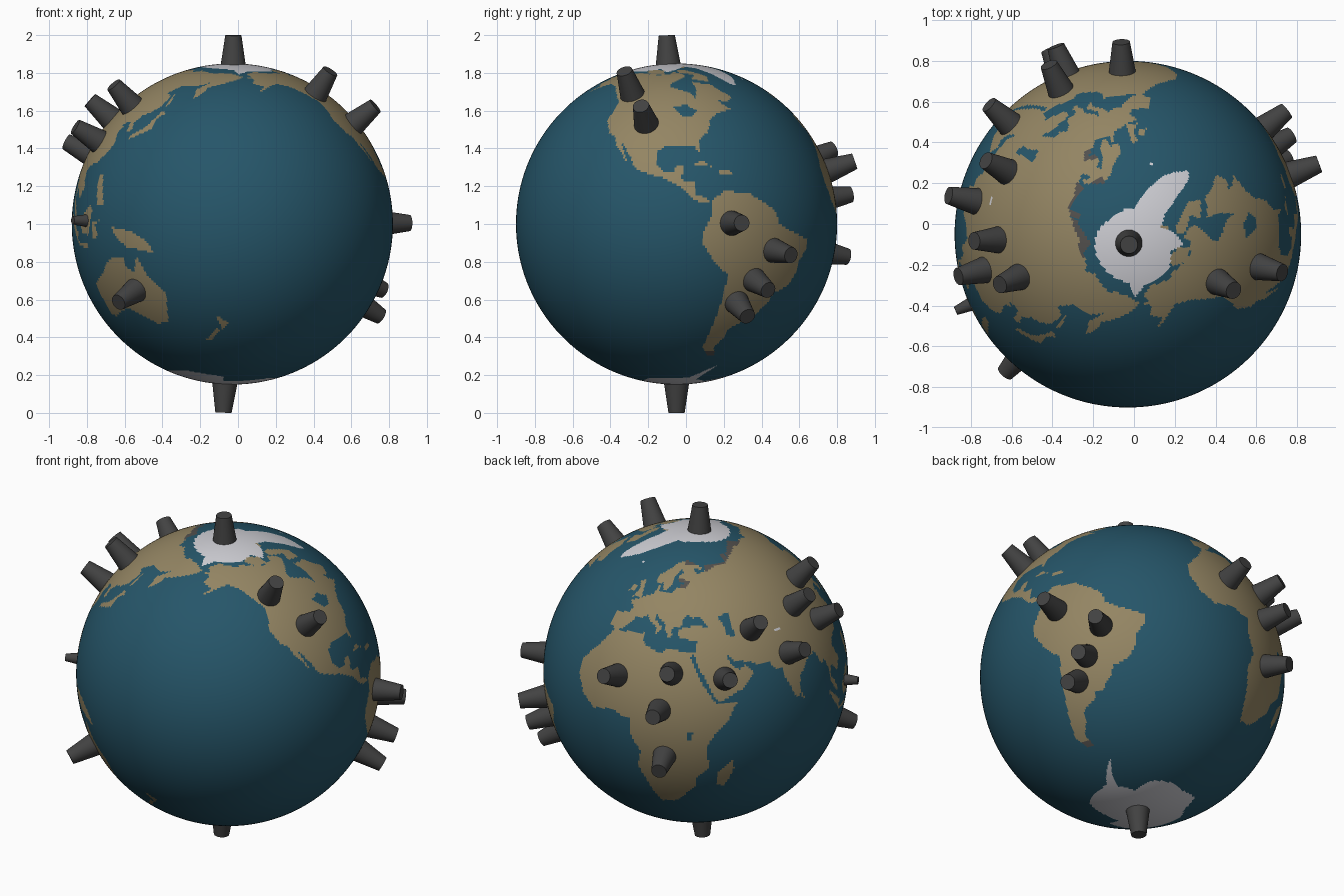
import bpy, math
from mathutils import Vector

CENTRE, R = Vector((-0.03, -0.05, 1.0)), 0.85
SEG, RINGS = 420, 210
STEP = 360 / SEG


def material(name, rgb):
    m = bpy.data.materials.new(name)
    m.diffuse_color = (*rgb, 1)
    return m


MATS = [material("ocean_blue", (0.019, 0.092, 0.142)),
        material("land_tan", (0.295, 0.235, 0.125)),
        material("ice_white", (0.62, 0.62, 0.66)),
        material("tundra_grey", (0.085, 0.080, 0.075))]
STACK_MAT = material("stack_grey", (0.055, 0.055, 0.055))
OCEAN, LAND, ICE, TUNDRA = range(4)
grid = [[OCEAN] * SEG for _ in range(RINGS)]


def paint(colour, *pts, only=None):
    """Fill a (longitude, latitude) outline on the globe's face grid."""
    for j in range(RINGS):
        lat = (j + 0.5) * 180 / RINGS - 90
        xs = []
        for (x0, y0), (x1, y1) in zip(pts, pts[1:] + pts[:1]):
            if (y0 > lat) != (y1 > lat):
                xs.append(x0 + (lat - y0) * (x1 - x0) / (y1 - y0))
        xs.sort()
        for a, b in zip(xs[::2], xs[1::2]):
            for i in range(round((a + 90) / STEP), round((b + 90) / STEP)):
                if only is None or grid[j][i % SEG] == only:
                    grid[j][i % SEG] = colour


# Europe
paint(LAND, (-9, 37), (-9, 43), (-2, 43.5), (-1, 46), (-4.5, 48.5), (2, 51), (8, 53.8),
      (8.5, 57), (10.5, 57.5), (10, 54.5), (19, 54.5), (21, 57), (24, 57.3), (23.5, 59.2),
      (30, 60), (22, 60.2), (21.5, 63), (25.5, 65), (22, 65.8), (17.5, 62), (18.5, 60),
      (16.5, 57), (14, 55.4), (12.5, 56.2), (11, 59), (7, 58), (5, 60), (5.5, 62.2), (12, 66),
      (16, 69), (25, 71), (31, 70.2), (41, 67.5), (40.5, 66.3), (33, 66.7), (37, 64),
      (44, 66), (44, 68.3), (60, 69), (60, 40), (41.5, 41.3), (37.5, 45), (35, 46),
      (33.5, 44.6), (31, 46.6), (28.5, 44), (28, 41.8), (23, 40.3), (24, 37.8), (22.5, 36.5),
      (19.5, 40), (19.5, 42), (13.5, 45.5), (13.8, 43.5), (18.4, 40.2), (15.8, 38), (15.5, 40),
      (12, 42), (9, 44.4), (6, 43), (3, 43), (3, 41.8), (0, 39), (-2, 36.8), (-5.5, 36))
# North Asia
paint(LAND, (60, 40), (60, 69), (67, 68.7), (67, 72.5), (72.5, 72.5), (73, 68.5), (75, 72.5),
      (81, 73.5), (87, 75), (104, 77.6), (113, 74), (127, 72.8), (131, 71), (140, 72.7),
      (152, 71), (160, 69.7), (170, 70), (180, 69), (190, 66.2), (179, 62.5), (170, 60),
      (163, 58), (162.5, 55.5), (157, 51), (156, 57), (163, 61.5), (155, 59.3), (142, 59),
      (135.5, 54.8), (140.5, 53), (140, 48), (135, 43.5), (131, 43), (129, 40))
# South Asia
paint(LAND, (60, 40), (129, 40), (127.5, 39.7), (129.3, 36), (126.5, 34.5), (125, 39.7),
      (121.5, 39), (118, 39), (122, 37), (119.5, 35), (122, 31), (120, 26.5), (114, 22.4),
      (108.5, 21.5), (106, 19), (109, 13), (105, 9), (102.5, 12.3), (100.5, 13.3),
      (99.5, 9.3), (103.5, 4), (103.7, 1.4), (100.5, 4.5), (98.3, 8.5), (98.5, 13), (97, 17),
      (94.3, 16.3), (92, 22), (88, 21.6), (80.2, 15.5), (80, 10.5), (77.5, 8.1), (73, 17.5),
      (72.5, 21.2), (70, 21), (67, 24.8), (61.5, 25.2), (57, 26.8), (51, 28), (48.5, 30.3),
      (50.2, 26.5), (51.3, 25), (54, 24.2), (56.3, 26), (59.7, 22.4), (55, 17.3),
      (45, 12.8), (43, 13.5), (39, 21.5), (35, 28), (34.5, 31.5), (36, 36), (30.5, 36.6),
      (27.3, 37), (26.5, 39.8), (29, 41), (35, 42), (41.5, 41.3))
# Africa
paint(LAND, (-6, 35.8), (10, 37.3), (11, 33.5), (19.5, 30.5), (22, 32.8), (34.5, 31.3),
      (32.6, 29.8), (37.3, 20.5), (43.2, 11.7), (51.2, 11.8), (47, 4.5), (40, -3),
      (39.3, -8), (40.6, -15), (35, -20), (35.5, -24), (32.7, -27), (27, -33.6), (20, -34.8),
      (18, -32.5), (14.5, -22.5), (12, -16), (13.5, -9), (9, -1), (9.7, 3.8), (5.5, 4.4),
      (2, 6.3), (-7.5, 4.5), (-13, 8.5), (-17, 14.7), (-17, 21), (-10, 29.5))
# North America
paint(LAND, (-168, 65.5), (-162, 66.5), (-166, 68.5), (-156, 71.2), (-140, 69.7), (-128, 70),
      (-108, 68), (-96, 68.5), (-94, 71.5), (-85, 69.5), (-82, 67), (-87, 64.5), (-94, 61),
      (-94, 58.5), (-88, 56.7), (-82, 55), (-79, 51.5), (-77, 57), (-78, 62.3), (-70, 61),
      (-64.5, 60.3), (-61, 56.5), (-56, 52), (-60, 50), (-66, 50.2), (-65, 48.5),
      (-61, 45.8), (-70, 43.5), (-74, 40.5), (-76, 35.2), (-81, 31.5), (-80.2, 25.5),
      (-82.8, 29), (-90, 29.3), (-94, 29.5), (-97.4, 27), (-97.5, 22), (-95, 18.5),
      (-91.5, 18.6), (-90.3, 21), (-87, 21.4), (-88.3, 16), (-83.3, 15), (-83.5, 11),
      (-77.3, 8.3), (-80.5, 7.4), (-85.5, 10), (-87.7, 13), (-94, 16.2), (-105.5, 20),
      (-109.3, 25.8), (-114, 31.5), (-109.6, 23), (-115, 28.5), (-117.2, 32.7),
      (-120.6, 34.6), (-124.2, 40.3), (-123, 49), (-130, 54.5), (-136, 58.5), (-146, 60.8),
      (-152, 59.3), (-164, 54.7), (-157.5, 58.8), (-165, 61), (-161, 64.5))
# South America
paint(LAND, (-77.3, 8.5), (-72, 12), (-62, 10.7), (-52, 5), (-50, 0), (-44, -2.7),
      (-35.3, -5.5), (-35, -9), (-39, -13.5), (-39, -18), (-41, -22), (-48, -25.5),
      (-49, -28.8), (-53.5, -34), (-58, -34.3), (-57, -36.5), (-62, -39), (-65, -41),
      (-65.5, -45), (-69, -50.5), (-65.5, -55), (-71, -54.5), (-75.5, -50), (-73.5, -41),
      (-71.5, -30), (-70.3, -18.5), (-76, -14), (-81, -6), (-80, -2), (-77.5, 3))
# Australia
paint(LAND, (114, -22), (122, -18), (126, -14), (130, -12), (136.7, -12), (136, -15),
      (140.5, -17.6), (142.3, -11), (146, -19), (153, -26), (150, -37.3), (144, -38.5),
      (138, -35), (131, -31.5), (124, -33), (118, -35), (115, -34))
# Islands: arctic north, then the rest
paint(LAND, (-65, 62.5), (-78, 64.8), (-73, 68), (-89, 71), (-89, 73.7), (-80, 73.7),
      (-68, 70), (-61.5, 66.5))
paint(LAND, (-117, 69), (-102, 69), (-105, 73), (-124, 74), (-125, 71.5))
paint(LAND, (-79, 76), (-90, 76.5), (-92, 81), (-65, 82.8), (-75, 79))
paint(LAND, (-5, 50), (1, 51), (0, 53.5), (-3, 58.5), (-6, 57), (-3, 54))
paint(LAND, (-10, 51.8), (-6, 52.2), (-6, 55), (-9, 54.5))
paint(LAND, (130, 31.5), (131, 34), (137, 37), (140, 41), (142, 45.3), (145, 43.3), (141, 41),
      (141, 36), (136, 34))
paint(LAND, (142, 46), (144, 49), (143, 54), (142, 53))
paint(LAND, (109, 1.5), (117, 7), (119, 5), (116, -4), (110.5, -3))
paint(LAND, (95.3, 5.6), (106, -3), (105.5, -6), (101, -2.5))
paint(LAND, (105.5, -6.2), (114.5, -7.2), (114.5, -8.7), (106, -7.5))
paint(LAND, (119.5, -5), (119.5, 0.5), (125, 1.5), (121, 0), (123, -4.5))
paint(LAND, (131, -1), (141, -2.6), (147.5, -6), (150.5, -10.5), (143, -9), (138, -8.3),
      (133, -4))
paint(LAND, (120, 14), (120.5, 18.5), (122.2, 18.3), (126, 7), (122, 7))
paint(LAND, (44, -17), (49.3, -12), (50.3, -16), (47, -25), (44, -24))
paint(LAND, (172.8, -34.5), (178.3, -38), (175.5, -41.5), (174.5, -39))
paint(LAND, (172.7, -40.6), (174, -42), (169, -46.6), (166.5, -46))
paint(LAND, (-84.5, 22), (-77, 21), (-74.5, 20), (-80, 23.2))
paint(LAND, (-74, 18.2), (-68.5, 18.4), (-70, 19.8), (-73, 19.8))
paint(LAND, (80, 9.5), (81.8, 7), (80.3, 6))
# Inland waters
paint(OCEAN, (47, 45), (53, 46.8), (53, 42), (54, 37), (50, 37.5), (49.5, 41))
paint(OCEAN, (32, 0.5), (34, 0.5), (33.5, -2.5), (32, -2.5))
paint(OCEAN, (-92, 46.8), (-85, 48), (-80, 45), (-83, 42), (-87, 42))
# Tundra along the cold coasts
paint(TUNDRA, (24, 68.5), (40, 69), (44, 65), (54, 67.5), (66, 68), (75, 70.5), (95, 73.5),
      (118, 72.5), (118, 78), (60, 78), (24, 72), only=LAND)
paint(TUNDRA, (21, 57), (28, 57.5), (31, 60.5), (22, 62), only=LAND)
paint(TUNDRA, (-77, -52.5), (-63, -52.5), (-63, -57), (-77, -57), only=LAND)
# Ice: northern cap, southern cap, high mountains, small northern island
paint(ICE, (-174, 68.5), (-162, 72), (-130, 72), (-111, 74.7), (-100.5, 71.1), (-85, 75.6),
      (-79, 79), (-61, 76), (-52, 69), (-48, 61.6), (-44, 59.5), (-32, 66.4), (-22, 75.3),
      (-14, 81.6), (52, 82.3), (114, 78), (139, 76.5), (182, 73.6), (186, 68.5), (186, 90),
      (-174, 90))
paint(ICE, (-180, -78), (-158, -77.5), (-130, -74), (-102, -74), (-75, -73), (-67, -68),
      (-57, -61), (-62, -70), (-62, -75), (-35, -78), (-17, -72), (0, -70), (30, -69),
      (50, -66), (70, -69), (90, -66), (135, -66), (150, -68.5), (170, -72), (165, -78),
      (180, -78), (180, -90), (-180, -90))
paint(ICE, (74.5, 36.3), (78, 36), (77.5, 34.8), (75, 35.2))
paint(ICE, (-20, 64), (-17, 64), (-17, 65.2), (-20, 65.2))

# Globe
bpy.ops.mesh.primitive_uv_sphere_add(segments=SEG, ring_count=RINGS, radius=R, location=CENTRE)
globe = bpy.context.object
globe.name = "globe"
for m in MATS:
    globe.data.materials.append(m)
for f in globe.data.polygons:
    c = f.center
    lat = math.degrees(math.atan2(c.z, math.hypot(c.x, c.y)))
    ang = math.degrees(math.atan2(c.y, c.x)) % 360
    f.material_index = grid[min(int((lat + 90) * RINGS / 180), RINGS - 1)][int(ang / STEP) % SEG]
bpy.ops.object.shade_smooth()


# Tapered chimney stacks standing on the surface
def stack(name, lon, lat, scale=1.0):
    a, b = math.radians(lon + 90), math.radians(lat)
    d = Vector((math.cos(a) * math.cos(b), math.sin(a) * math.cos(b), math.sin(b)))
    height, sunk = 0.15 * scale, 0.03 * scale
    bpy.ops.mesh.primitive_cone_add(
        vertices=32, radius1=0.07 * scale, radius2=0.043 * scale, depth=height + sunk,
        location=CENTRE + d * (R + (height - sunk) / 2),
        rotation=d.to_track_quat('Z', 'Y').to_euler())
    ob = bpy.context.object
    ob.name = name
    ob.data.materials.append(STACK_MAT)
    bpy.ops.object.shade_smooth_by_angle(angle=math.radians(35))


SITES = [(-174, 87), (90, -87.3), (-118, 54), (-104, 38.7), (-69.8, 0.3), (-52.1, -9.5),
         (-58.8, -20.5), (-64.5, -29.3), (2, 19.4), (25, 23.4), (21, 9), (23, -10),
         (47, 21.3), (62.6, 38.3), (77.8, 25.8), (92.5, 41), (111.5, 47.5), (104, 31),
         (138.5, -24.5)]
for n, (lon, lat) in enumerate(SITES, 1):
    stack(f"stack_{n}", lon, lat)
stack("small_stack", 114, 1.2, 0.5)
